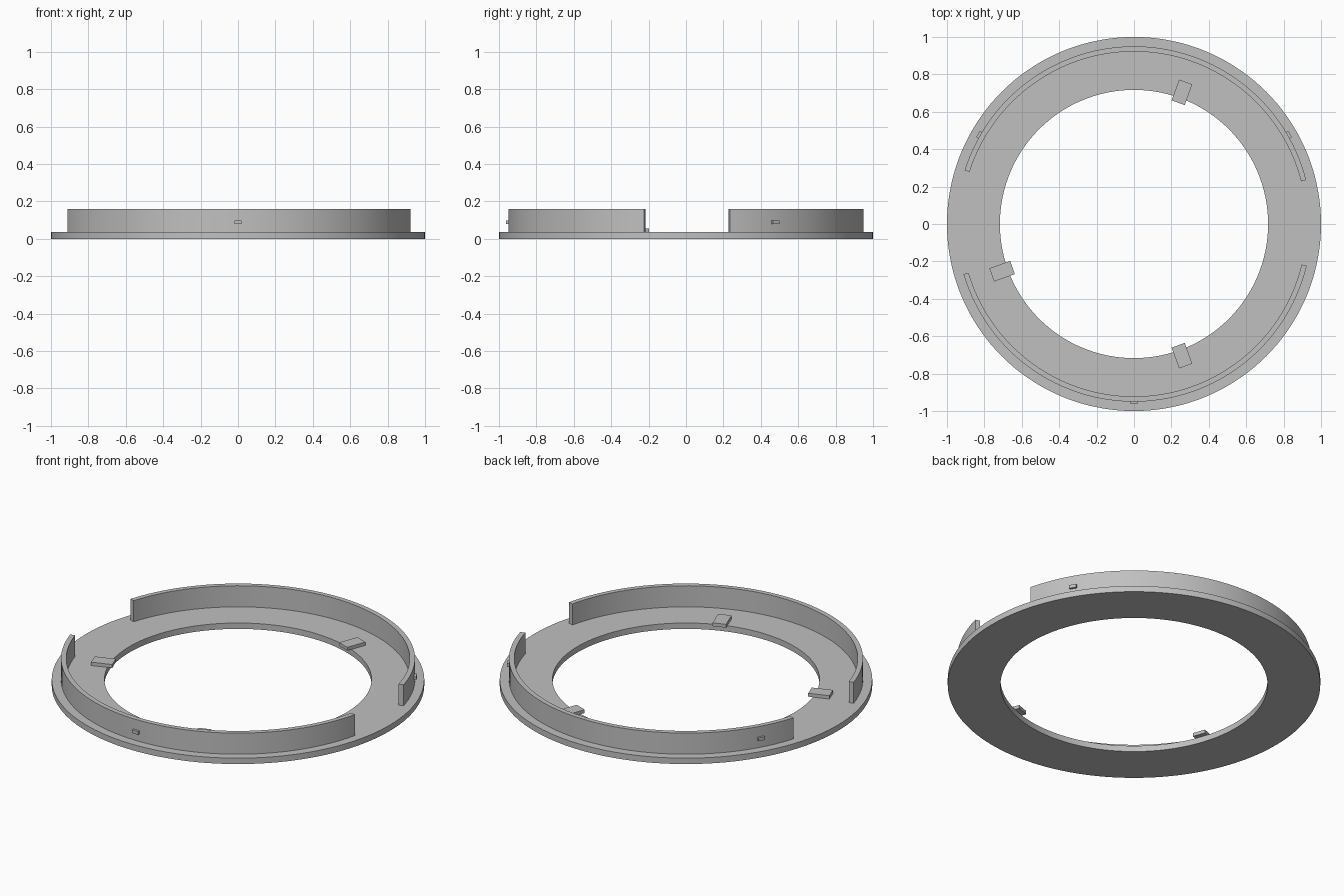
import bpy
import bmesh
from math import radians, cos, sin, ceil
from mathutils import Matrix

if "Cube" in bpy.data.objects:
    bpy.data.objects.remove(bpy.data.objects["Cube"], do_unlink=True)

grey = bpy.data.materials.new("plain grey")
grey.use_nodes = True
colour = (0.53, 0.53, 0.53, 1)
grey.diffuse_color = colour
grey.node_tree.nodes["Principled BSDF"].inputs["Base Color"].default_value = colour


def finish(name, bm):
    """Turn a bmesh into a named grey object with sharp edges kept."""
    bmesh.ops.recalc_face_normals(bm, faces=bm.faces)
    mesh = bpy.data.meshes.new(name)
    bm.to_mesh(mesh)
    bm.free()
    mesh.materials.append(grey)
    obj = bpy.data.objects.new(name, mesh)
    bpy.context.collection.objects.link(obj)
    bpy.ops.object.select_all(action="DESELECT")
    obj.select_set(True)
    bpy.context.view_layer.objects.active = obj
    bpy.ops.object.shade_smooth_by_angle(angle=radians(30))


def arc_band(name, r_in, r_out, z_low, z_high, start, end):
    """Sweep a rectangular section round the z axis, angles in degrees."""
    closed = end - start >= 360
    steps = ceil((end - start) / 2.5)
    bm = bmesh.new()
    rings = []
    for i in range(steps if closed else steps + 1):
        a = radians(start + (end - start) * i / steps)
        section = ((r_in, z_low), (r_out, z_low), (r_out, z_high), (r_in, z_high))
        rings.append([bm.verts.new((r * cos(a), r * sin(a), z)) for r, z in section])
    for i in range(steps):
        a, b = rings[i], rings[(i + 1) % len(rings)]
        for j in range(4):
            k = (j + 1) % 4
            bm.faces.new((a[j], a[k], b[k], b[j]))
    if not closed:
        bm.faces.new(rings[0])
        bm.faces.new(rings[-1])
    finish(name, bm)


def radial_block(name, angle, r_in, r_out, width, z_low, z_high):
    """Box pointing outwards from the centre at the given angle."""
    bm = bmesh.new()
    place = (Matrix.Rotation(radians(angle), 4, "Z")
             @ Matrix.Translation(((r_in + r_out) / 2, 0, (z_low + z_high) / 2))
             @ Matrix.Diagonal((r_out - r_in, width, z_high - z_low, 1)))
    bmesh.ops.create_cube(bm, size=1, matrix=place)
    finish(name, bm)


# Flat base ring
arc_band("base_ring", 0.717, 1.0, 0, 0.035, 0, 360)

# Two upright curved walls with gaps at the sides
arc_band("back_wall", 0.922, 0.95, 0.035, 0.16, 14.3, 162.4)
arc_band("front_wall", 0.922, 0.95, 0.035, 0.16, 196.4, 346.4)

# Small locking nubs on the outside of the walls
for side, angle in (("front", -90), ("left", 30), ("right", 150)):
    radial_block(side + "_nub", angle, 0.94, 0.963, 0.04, 0.08, 0.099)

# Flat tabs overhanging the inner edge
for side, angle in (("back", 70), ("right", 199.7), ("front", -70)):
    radial_block(side + "_tab", angle, 0.69, 0.808, 0.075, 0.035, 0.055)
